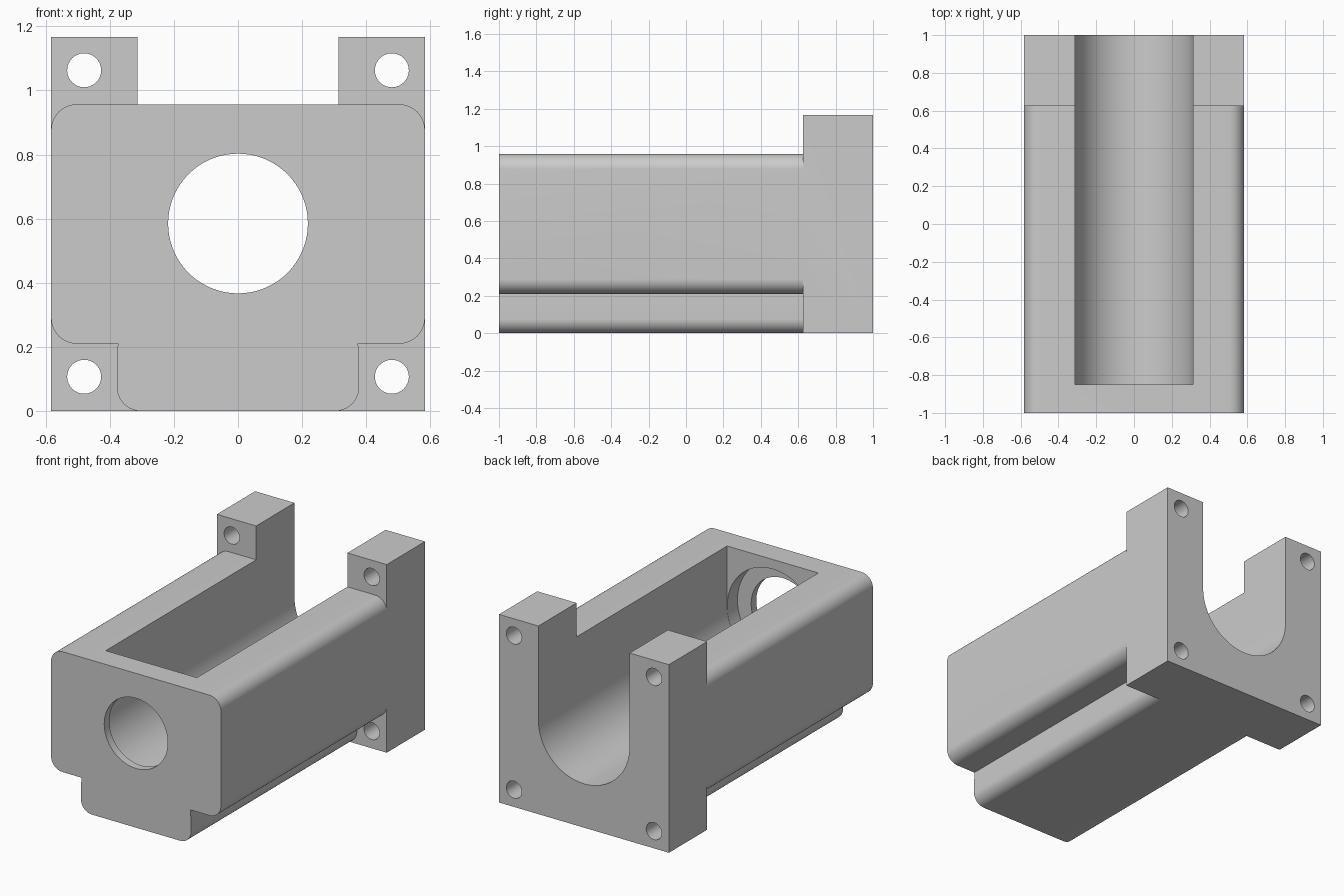
import bpy
import bmesh
from math import cos, sin, pi, radians

cube = bpy.data.objects.get("Cube")
if cube:
    bpy.data.objects.remove(cube, do_unlink=True)

WIDTH = 0.583    # half width of body and flange
BORE = 0.313     # channel radius
AXIS = 0.585     # height of the bore axis

grey = bpy.data.materials.new("plain grey")
grey.use_nodes = True
colour = (0.6, 0.6, 0.6, 1)
grey.diffuse_color = colour
grey.node_tree.nodes["Principled BSDF"].inputs["Base Color"].default_value = colour


def arc(x, z, r, start, end, steps):
    """Points along an arc in the XZ plane, angles in degrees."""
    angles = [radians(start + (end - start) * i / steps) for i in range(steps + 1)]
    return [(x + r * cos(a), z + r * sin(a)) for a in angles]


def circle(x, z, r, steps):
    return arc(x, z, r, 0, 360, steps)[:-1]


def extrude(name, profile, y0, y1):
    """Solid made by sweeping an XZ profile from y0 to y1."""
    bm = bmesh.new()
    face = bm.faces.new([bm.verts.new((x, y0, z)) for x, z in profile])
    moved = bmesh.ops.extrude_face_region(bm, geom=[face])["geom"]
    verts = [v for v in moved if isinstance(v, bmesh.types.BMVert)]
    bmesh.ops.translate(bm, verts=verts, vec=(0, y1 - y0, 0))
    bmesh.ops.recalc_face_normals(bm, faces=bm.faces)
    mesh = bpy.data.meshes.new(name)
    bm.to_mesh(mesh)
    bm.free()
    mesh.materials.append(grey)
    obj = bpy.data.objects.new(name, mesh)
    bpy.context.collection.objects.link(obj)
    return obj


def combine(target, tool, operation):
    """Apply a boolean and discard the tool."""
    mod = target.modifiers.new(operation, "BOOLEAN")
    mod.operation, mod.solver, mod.object = operation, "EXACT", tool
    bpy.context.view_layer.objects.active = target
    bpy.ops.object.modifier_apply(modifier=mod.name)
    bpy.data.objects.remove(tool, do_unlink=True)


# Rounded body with a narrower foot below; right half, then mirrored
half = (arc(0.303, 0.075, 0.075, -90, 0, 10) + [(0.375, 0.21)]
        + arc(WIDTH - 0.08, 0.29, 0.08, -90, 0, 10)
        + arc(WIDTH - 0.08, 0.877, 0.08, 0, 90, 10))
housing = extrude("motor_housing", half + [(-x, z) for x, z in reversed(half)], -1, 0.625)

# Square mounting flange at the back
flange = extrude("flange", [(-WIDTH, 0), (WIDTH, 0), (WIDTH, 1.167), (-WIDTH, 1.167)],
                 0.625, 1)
combine(housing, flange, "UNION")

# Open channel with a round floor
channel = arc(0, AXIS, BORE, 180, 360, 48) + [(BORE, 1.4), (-BORE, 1.4)]
combine(housing, extrude("channel_cutter", channel, -0.85, 1.2), "DIFFERENCE")

# Wide bore into the front wall, leaving a thin lip around the opening
combine(housing, extrude("bore_cutter", circle(0, AXIS, BORE - 0.001, 96), -0.95, -0.7),
        "DIFFERENCE")
combine(housing, extrude("opening_cutter", circle(0, AXIS, 0.218, 72), -1.2, -0.8),
        "DIFFERENCE")

# Four bolt holes through the flange
for side in (-1, 1):
    for height in (0.107, 1.063):
        hole = extrude("bolt_cutter", circle(side * 0.48, height, 0.053, 32), 0.5, 1.2)
        # Start the lower and upper holes clear of the body
        combine(housing, hole, "DIFFERENCE")

bpy.ops.object.select_all(action="DESELECT")
housing.select_set(True)
bpy.context.view_layer.objects.active = housing
bpy.ops.object.shade_smooth_by_angle(angle=pi / 6)
